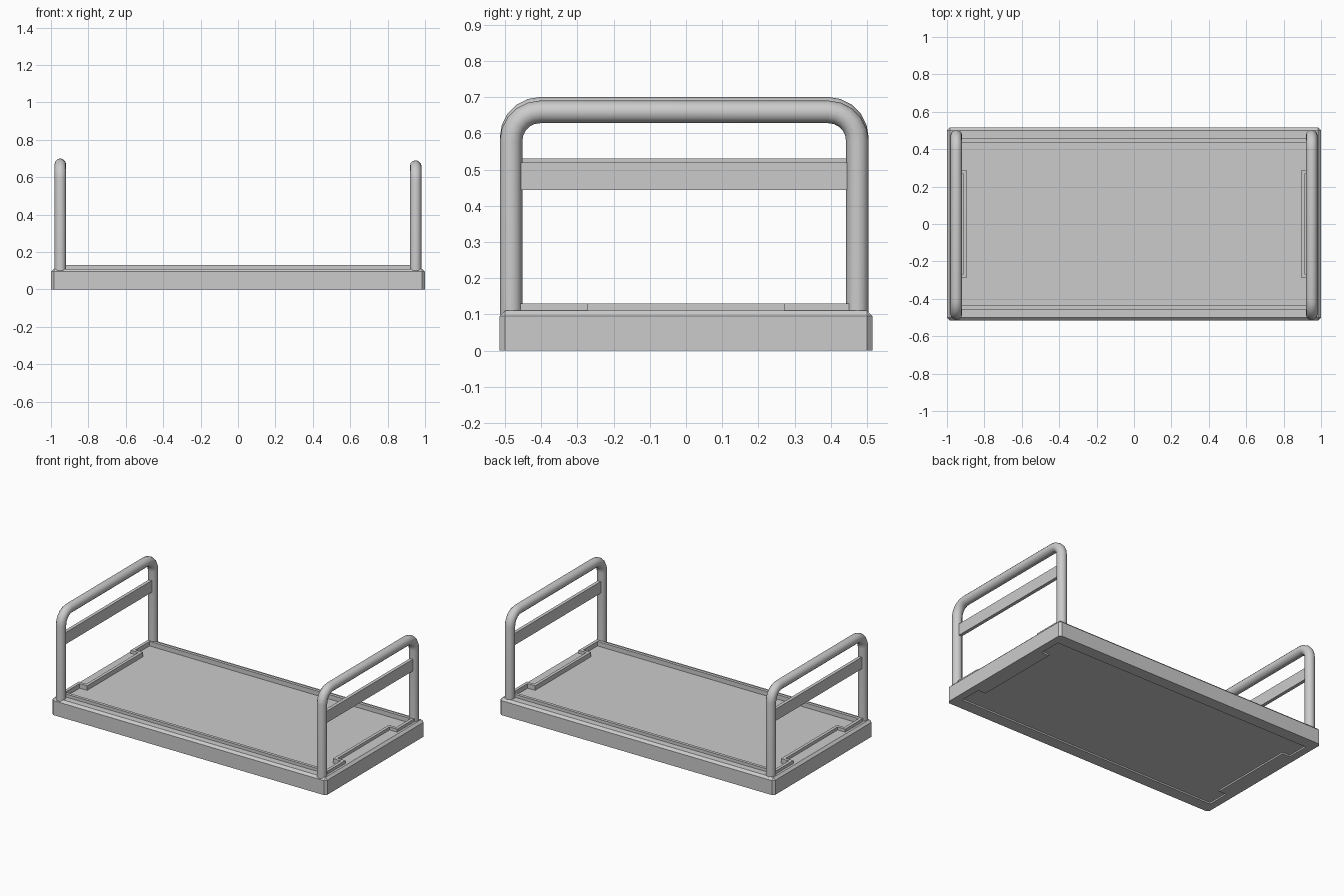
import bpy, bmesh, math

if "Cube" in bpy.data.objects:
    bpy.data.objects.remove(bpy.data.objects["Cube"])


def mesh_object(name, bm):
    bmesh.ops.recalc_face_normals(bm, faces=bm.faces)
    me = bpy.data.meshes.new(name)
    bm.to_mesh(me)
    bm.free()
    ob = bpy.data.objects.new(name, me)
    bpy.context.collection.objects.link(ob)
    return ob


def box(name, lo, hi):
    bm = bmesh.new()
    bmesh.ops.create_cube(bm, size=1)
    for v in bm.verts:
        v.co = [(a + b) / 2 + c * (b - a) for a, b, c in zip(lo, hi, v.co)]
    return mesh_object(name, bm)


def tray_outline(d):
    """Rectangle with a shallow inward jog at each end, grown outward by d."""
    xc, xm, yj, y = 0.95 + d, 0.895 + d, 0.29 - d, 0.437 + d
    right = [(xc, -y), (xc, -yj), (xm, -yj), (xm, yj), (xc, yj), (xc, y)]
    return right + [(-px, -py) for px, py in right]


def prism(name, outline, z0, z1):
    bm = bmesh.new()
    face = bm.faces.new([bm.verts.new((x, y, z0)) for x, y in outline])
    ext = bmesh.ops.extrude_face_region(bm, geom=[face], use_keep_orig=True)
    for v in ext["geom"]:
        if isinstance(v, bmesh.types.BMVert):
            v.co.z = z1
    return mesh_object(name, bm)


def ring(name, inner, outer, z0, z1):
    bm = bmesh.new()
    loops = [[bm.verts.new((x, y, z)) for x, y in pts]
             for pts, z in ((inner, z0), (inner, z1), (outer, z1), (outer, z0))]
    n = len(inner)
    for k in range(4):
        a, b = loops[k], loops[(k + 1) % 4]
        for i in range(n):
            j = (i + 1) % n
            bm.faces.new((a[i], a[j], b[j], b[i]))
    return mesh_object(name, bm)


# Base frame with chamfered corners and top rim
base = box("base_frame", (-1, -0.515, 0), (1, 0.515, 0.11))
bm = bmesh.new()
bm.from_mesh(base.data)
edges = [e for e in bm.edges if max(v.co.z for v in e.verts) > 0.1]
bmesh.ops.bevel(bm, geom=edges, offset=0.015, segments=1, affect='EDGES')
bm.to_mesh(base.data)
bm.free()

# Opening for the tray floor
cutter = prism("opening_cutter", tray_outline(0), -0.1, 0.3)
cutter.hide_render = True
cutter.hide_set(True)
mod = base.modifiers.new("opening", 'BOOLEAN')
mod.object = cutter
mod.solver = 'EXACT'

# Tray floor and raised lip
prism("tray_floor", tray_outline(0), 0.01, 0.10)
ring("tray_lip", tray_outline(0), tray_outline(0.02), 0.10, 0.13)


# End rails: bent tube plus cross bar
def end_rail(side, x, top):
    r, bend, y0, y1 = 0.031, 0.08, -0.483, 0.473
    zc = top - r
    path = [(y0, 0.10)]
    for cy, start in ((y0 + bend, 180), (y1 - bend, 90)):
        for i in range(6):
            a = math.radians(start - 18 * i)
            path.append((cy + bend * math.cos(a), zc - bend + bend * math.sin(a)))
    path.append((y1, 0.10))
    cu = bpy.data.curves.new(side + "_rail_tube", 'CURVE')
    cu.dimensions = '3D'
    cu.bevel_depth = r
    cu.bevel_resolution = 4
    cu.use_fill_caps = True
    sp = cu.splines.new('POLY')
    sp.points.add(len(path) - 1)
    for p, (y, z) in zip(sp.points, path):
        p.co = (x, y, z, 1)
    ob = bpy.data.objects.new(side + "_rail_tube", cu)
    bpy.context.collection.objects.link(ob)
    bpy.ops.object.select_all(action='DESELECT')
    ob.select_set(True)
    bpy.context.view_layer.objects.active = ob
    bpy.ops.object.convert(target='MESH')
    bpy.ops.object.shade_smooth_by_angle(angle=math.radians(35))
    box(side + "_cross_bar", (x - 0.011, y0 + 0.01, top - 0.247),
        (x + 0.011, y1 - 0.01, top - 0.17))


end_rail("left", -0.95, 0.70)
end_rail("right", 0.95, 0.69)
